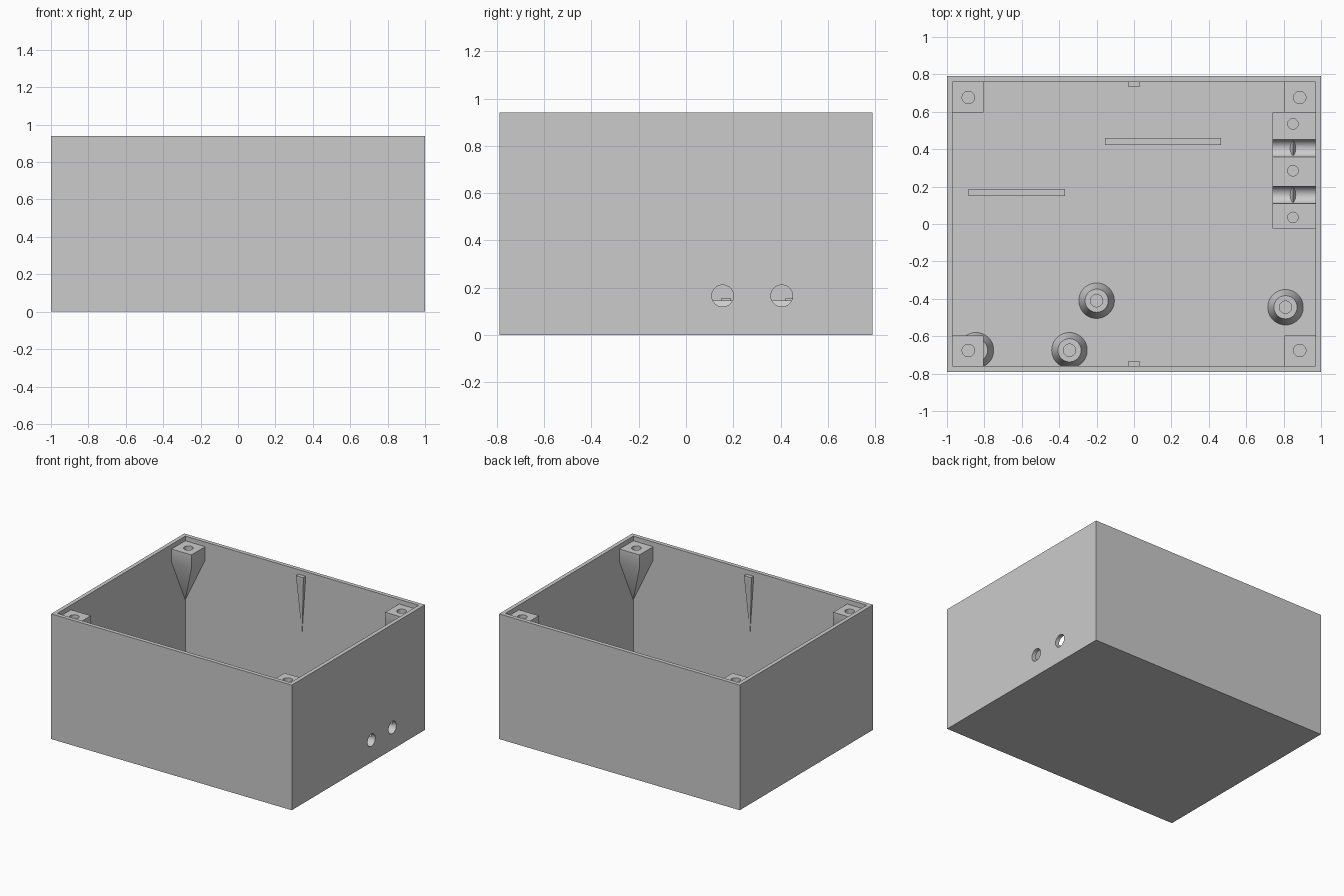
import bpy, bmesh, math
from mathutils import Matrix, Vector

cube = bpy.data.objects.get("Cube")
if cube:
    bpy.data.objects.remove(cube, do_unlink=True)

GREY = bpy.data.materials.new("plain grey plastic")
GREY.use_nodes = True
GREY.diffuse_color = (0.6, 0.6, 0.6, 1)
GREY.node_tree.nodes["Principled BSDF"].inputs["Base Color"].default_value = (0.6, 0.6, 0.6, 1)

HX, HY, TOP = 1.0, 0.79, 0.94      # outer half sizes and height
IX, IY, FLOOR = 0.97, 0.76, 0.03   # inner half sizes and floor level
SHELF = 0.905                      # top of the lid supports
TIP = 0.46                         # lower point of the lid supports


def finish(name, bm):
    bmesh.ops.recalc_face_normals(bm, faces=bm.faces)
    mesh = bpy.data.meshes.new(name)
    bm.to_mesh(mesh)
    bm.free()
    mesh.materials.append(GREY)
    ob = bpy.data.objects.new(name, mesh)
    bpy.context.collection.objects.link(ob)
    return ob


def box(name, x0, x1, y0, y1, z0, z1):
    return hull(name, [(x, y, z) for x in (x0, x1) for y in (y0, y1) for z in (z0, z1)])


def hull(name, points):
    bm = bmesh.new()
    for p in points:
        bm.verts.new(p)
    bmesh.ops.convex_hull(bm, input=bm.verts)
    bmesh.ops.dissolve_limit(bm, angle_limit=0.01, verts=bm.verts, edges=bm.edges)
    return finish(name, bm)


def cone(name, centre, r1, r2, depth, along_x=False):
    bm = bmesh.new()
    turn = Matrix.Rotation(math.pi / 2, 4, "Y") if along_x else Matrix()
    bmesh.ops.create_cone(bm, cap_ends=True, segments=48, radius1=r1, radius2=r2,
                          depth=depth, matrix=Matrix.Translation(Vector(centre)) @ turn)
    return finish(name, bm)


def activate(ob):
    bpy.ops.object.select_all(action="DESELECT")
    ob.select_set(True)
    bpy.context.view_layer.objects.active = ob


def cut(ob, cutter):
    mod = ob.modifiers.new("cut", "BOOLEAN")
    mod.operation, mod.solver, mod.object = "DIFFERENCE", "EXACT", cutter
    activate(ob)
    bpy.ops.object.modifier_apply(modifier=mod.name)
    bpy.data.objects.remove(cutter, do_unlink=True)


def smooth(ob):
    activate(ob)
    bpy.ops.object.shade_smooth_by_angle(angle=math.radians(30))


# Open box with two cable holes in its left side
CABLES = (0.155, 0.405)
CABLE_Z, CABLE_R = 0.165, 0.046
shell = box("box_shell", -HX, HX, -HY, HY, 0, TOP)
cut(shell, box("cavity_cutter", -IX, IX, -IY, IY, FLOOR, TOP + 0.2))
for y in CABLES:
    cut(shell, cone("cable_cutter", (1, y, CABLE_Z), CABLE_R, CABLE_R, 0.2, True))
smooth(shell)

# Corner posts tapering down into the corners, with screw holes
for sx, side in ((1, "left"), (-1, "right")):
    for sy, end in ((1, "back"), (-1, "front")):
        pts = [(sx * x, sy * y, z) for x in (0.805, IX) for y in (0.597, IY) for z in (0.805, SHELF)]
        post = hull(f"{end}_{side}_post", pts + [(sx * IX, sy * IY, TIP)])
        cut(post, cone("screw_cutter", (sx * 0.886, sy * 0.676, SHELF), 0.033, 0.033, 0.24))
        smooth(post)

# Small tapered lid supports in the middle of the long walls
for sy, end in ((1, "back"), (-1, "front")):
    pts = [(x, sy * y, z) for x in (-0.03, 0.03) for y in (0.733, IY) for z in (0.89, SHELF)]
    hull(f"{end}_wall_support", pts + [(0, sy * IY, TIP)])

# Cable clamp block with grooves and screw holes
clamp = box("cable_clamp", 0.74, IX, -0.025, 0.595, FLOOR, CABLE_Z)
for y in CABLES:
    cut(clamp, cone("groove_cutter", (0.85, y, CABLE_Z), CABLE_R, CABLE_R, 0.5, True))
for y in (0.035, 0.285, 0.535):
    cut(clamp, cone("screw_cutter", (0.85, y, CABLE_Z), 0.028, 0.028, 0.2))
smooth(clamp)

# Gripping ridge across each groove
for i, y in enumerate(CABLES):
    hull(f"grip_ridge_{i + 1}", [(0.85 + x, y + s * 0.04, z) for s in (-1, 1)
                                 for x, z in ((-0.016, 0.117), (0.016, 0.117), (0, 0.145))])

# Upright ribs on the floor
box("right_floor_rib", -0.885, -0.37, 0.15, 0.188, FLOOR, 0.155)
box("middle_floor_rib", -0.155, 0.465, 0.422, 0.46, FLOOR, 0.155)

# Conical standoffs with screw holes
STAND = 0.13
for i, (x, y) in enumerate(((-0.2, -0.41), (0.81, -0.445), (-0.845, -0.675), (-0.345, -0.675))):
    standoff = cone(f"standoff_{i + 1}", (x, y, (FLOOR + STAND) / 2), 0.095, 0.062, STAND - FLOOR)
    cut(standoff, cone("screw_cutter", (x, y, STAND), 0.033, 0.033, 0.16))
    smooth(standoff)
